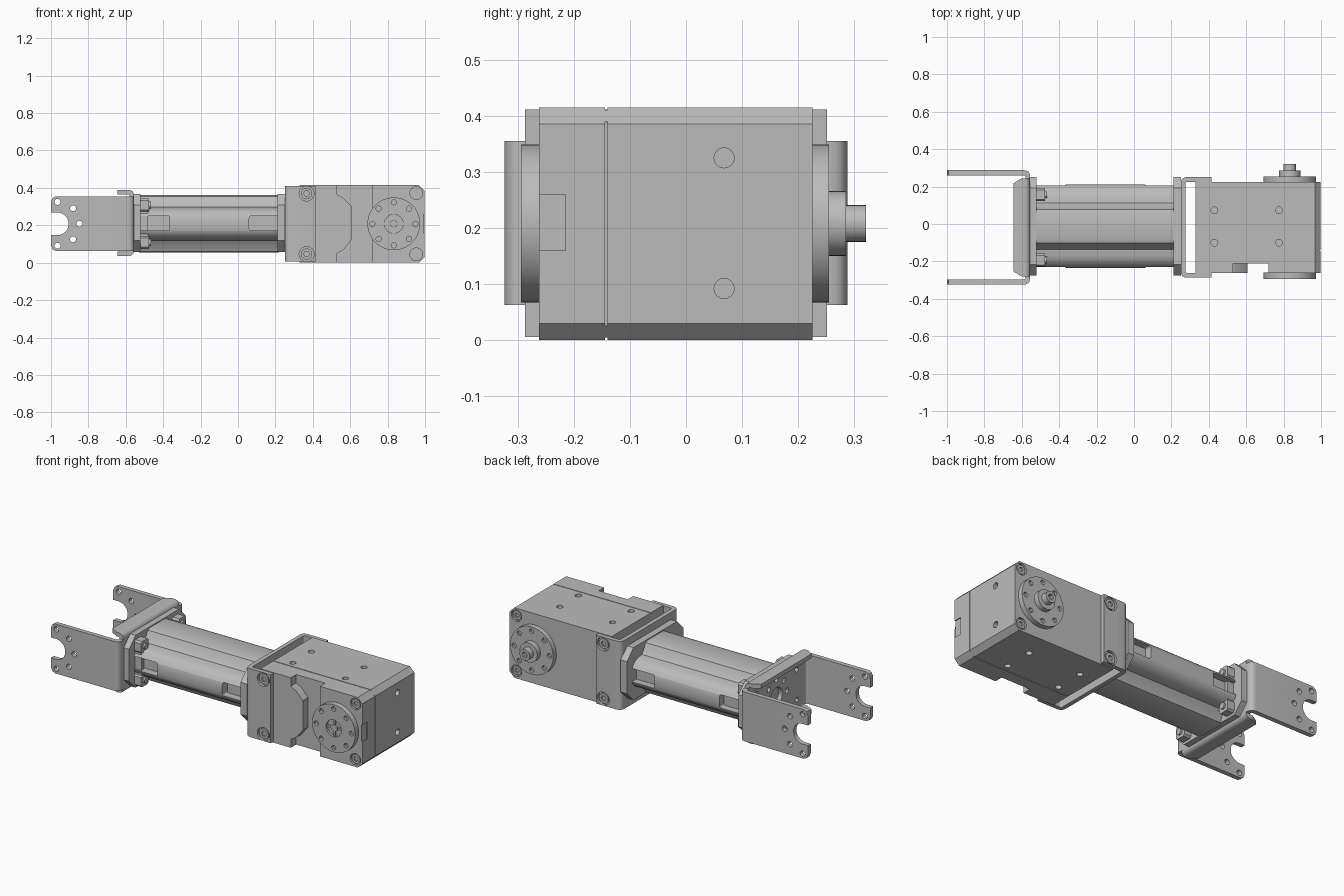
import bpy, bmesh, math
from mathutils import Vector

cube = bpy.data.objects.get("Cube")
if cube:
    bpy.data.objects.remove(cube, do_unlink=True)

metal = bpy.data.materials.new("plain grey")
metal.use_nodes = True
grey = (0.5, 0.5, 0.5, 1)
metal.diffuse_color = grey
metal.node_tree.nodes["Principled BSDF"].inputs["Base Color"].default_value = grey

CY, CZ = -0.018, 0.208      # centre lines of the whole arm
HX = 0.833                  # axis of the output horns
PLACE = {"x": lambda u, v, w: (w, u, v),
         "y": lambda u, v, w: (u, w, v),
         "z": lambda u, v, w: (u, v, w)}


def circle(u, v, r, n=24):
    return [(u + r * math.cos(2 * math.pi * i / n), v + r * math.sin(2 * math.pi * i / n))
            for i in range(n)]


def rect(u0, u1, v0, v1):
    return [(u0, v0), (u1, v0), (u1, v1), (u0, v1)]


def octagon(u, v, hu, hv, c):
    return [(u + a, v + b) for a, b in (
        (-hu + c, -hv), (hu - c, -hv), (hu, -hv + c), (hu, hv - c),
        (hu - c, hv), (-hu + c, hv), (-hu, hv - c), (-hu, -hv + c))]


def rounded(points, steps=5):
    """Round every (u, v, r) corner that has a radius."""
    out = []
    for i, (u, v, r) in enumerate(points):
        p = Vector((u, v))
        if not r:
            out.append((u, v))
            continue
        a = p + (Vector(points[i - 1][:2]) - p).normalized() * r
        b = p + (Vector(points[(i + 1) % len(points)][:2]) - p).normalized() * r
        for k in range(steps + 1):
            t = k / steps
            out.append(tuple(a * (1 - t) ** 2 + p * 2 * t * (1 - t) + b * t * t))
    return out


def prism(name, axis, outlines, a, b):
    """Extrude one or more outlines along an axis from a to b."""
    if not isinstance(outlines[0], list):
        outlines = [outlines]
    bm = bmesh.new()
    for line in outlines:
        lo = [bm.verts.new(PLACE[axis](u, v, a)) for u, v in line]
        hi = [bm.verts.new(PLACE[axis](u, v, b)) for u, v in line]
        bm.faces.new(lo)
        bm.faces.new(hi)
        for i in range(len(line)):
            j = (i + 1) % len(line)
            bm.faces.new((lo[i], lo[j], hi[j], hi[i]))
    bmesh.ops.recalc_face_normals(bm, faces=bm.faces[:])
    mesh = bpy.data.meshes.new(name)
    bm.to_mesh(mesh)
    bm.free()
    mesh.materials.append(metal)
    obj = bpy.data.objects.new(name, mesh)
    bpy.context.collection.objects.link(obj)
    return obj


def cut(obj, axis, outlines, a, b):
    cutter = prism("cutter", axis, outlines, a, b)
    cutter.hide_render = True
    mod = obj.modifiers.new("cut", "BOOLEAN")
    mod.operation = "DIFFERENCE"
    mod.solver = "EXACT"
    mod.object = cutter
    bpy.context.view_layer.objects.active = obj
    bpy.ops.object.modifier_apply(modifier=mod.name)
    bpy.data.objects.remove(cutter, do_unlink=True)


# Servo housing with chamfered end, front notch, seam and screw holes
housing = prism("servo_housing", "y", [
    (0.33, 0), (0.968, 0), (0.998, 0.03), (0.998, 0.385), (0.968, 0.415), (0.33, 0.415)],
    -0.262, 0.225)
cut(housing, "z", rect(0.53, 0.72, -0.4, -0.212), -0.1, 0.6)
top_holes = [circle(x, y, 0.018, 16) for x in (0.43, 0.775) for y in (0.073, -0.1)]
cut(housing, "z", top_holes, 0.395, 0.5)
cut(housing, "z", top_holes, -0.1, 0.02)
cut(housing, "x", [circle(0.068, z, 0.018, 16) for z in (0.325, 0.092)], 0.97, 1.1)
cut(housing, "x", rect(-0.3, -0.215, 0.16, 0.26), 0.993, 1.1)
seam = rect(-0.144, -0.14, -0.1, 0.5)
cut(housing, "x", seam, 0.993, 1.1)
for a, b in ((0.41, 0.5), (-0.1, 0.005)):
    cut(housing, "z", rect(0.2, 1.1, -0.144, -0.14), a, b)
corner_holes = [circle(0.953, z, 0.034) for z in (0.372, 0.045)]
cut(housing, "y", corner_holes, -0.3, -0.25)
cut(housing, "y", corner_holes, 0.213, 0.3)
for side, y in (("front", -0.25), ("back", 0.213)):
    for label, z in (("upper", 0.372), ("lower", 0.045)):
        screw = prism(f"{side}_{label}_corner_screw", "y", circle(0.953, z, 0.027), y - 0.008, y + 0.008)
        cut(screw, "y", circle(0.953, z, 0.014, 6), y - 0.02 if side == "front" else y, 
            y if side == "front" else y + 0.02)

# Tapered tongue at the front of the housing
tongue = prism("housing_tongue", "y", [
    (0.53, 0.05), (0.565, 0.07), (0.608, 0.125), (0.608, 0.3), (0.565, 0.345), (0.53, 0.365)],
    -0.262, -0.2)

# Output horns: rimmed discs with eight holes each
ring = [circle(HX + 0.115 * math.cos(k * math.pi / 4), CZ + 0.115 * math.sin(k * math.pi / 4), 0.014, 12)
        for k in range(8)]
front_horn = prism("front_horn", "y", circle(HX, CZ, 0.141, 48), -0.294, -0.26)
cut(front_horn, "y", ring, -0.4, -0.275)
cut(front_horn, "y", circle(HX, CZ, 0.05), -0.4, -0.28)
prism("front_horn_screw", "y", circle(HX, CZ, 0.02), -0.29, -0.27)
prism("front_horn_spoke_flat", "y", rect(HX - 0.05, HX + 0.05, CZ - 0.006, CZ + 0.006), -0.288, -0.275)
prism("front_horn_spoke_upright", "y", rect(HX - 0.006, HX + 0.006, CZ - 0.05, CZ + 0.05), -0.288, -0.275)
back_horn = prism("back_horn", "y", circle(HX, CZ, 0.141, 48), 0.22, 0.255)
cut(back_horn, "y", ring, 0.24, 0.4)
prism("back_horn_boss", "y", circle(HX, CZ, 0.058, 32), 0.25, 0.285)
shaft = prism("back_shaft", "y", circle(HX, CZ, 0.033), 0.28, 0.321)
cut(shaft, "y", circle(HX, CZ, 0.018, 6), 0.3, 0.4)

# U-shaped bracket hugging the housing, with countersunk screws
yo, yi = 0.269, 0.2435
bracket = prism("housing_bracket", "z", rounded([
    (0.415, CY - yo, 0), (0.415, CY - yi, 0), (0.275, CY - yi, 0.01), (0.275, CY + yi, 0.01),
    (0.415, CY + yi, 0), (0.415, CY + yo, 0), (0.25, CY + yo, 0.035), (0.25, CY - yo, 0.035)]),
    0.006, 0.411)
bracket_holes = [circle(0.367, z, 0.04) for z in (0.37, 0.046)]
cut(bracket, "y", bracket_holes, -0.4, CY - yo + 0.016)
cut(bracket, "y", bracket_holes, CY + yo - 0.016, 0.4)
for side, s in (("front", -1), ("back", 1)):
    for label, z in (("upper", 0.37), ("lower", 0.046)):
        y = CY + s * (yo - 0.014)
        screw = prism(f"{side}_{label}_bracket_screw", "y", circle(0.367, z, 0.03), y - 0.01, y + 0.01)
        cut(screw, "y", circle(0.367, z, 0.016, 6), y, y + s * 0.05)

# Extruded tube: cross-shaped section with rounded side lobes
quarter = [(0.222, 0.02), (0.218, 0.04), (0.205, 0.06), (0.185, 0.076), (0.16, 0.085),
           (0.125, 0.09), (0.105, 0.115), (0.09, 0.147), (0.07, 0.154)]
half = quarter + [(-y, z) for y, z in reversed(quarter)]
section = [(CY + 0.006 + y, CZ + z) for y, z in half + [(-y, -z) for y, z in half]]
tube = prism("tube", "x", section, -0.53, 0.22)
for x0, x1 in ((-0.6, -0.365), (0.06, 0.3)):
    for y0, y1 in ((-0.4, -0.185), (0.165, 0.4)):
        cut(tube, "y", rounded([(x0, 0.172, 0.012), (x1, 0.172, 0.012),
                                (x1, 0.25, 0.012), (x0, 0.25, 0.012)]), y0, y1)

# Chamfered end plates on both ends of the tube
prism("right_end_plate", "x", octagon(CY + 0.006, CZ + 0.005, 0.264, 0.155, 0.06), -0.555, -0.52)
prism("left_end_plate", "x", octagon(CY + 0.006, CZ + 0.005, 0.264, 0.155, 0.06), 0.21, 0.252)

# Ribbed clips beside the tube, against the right end plate
for side, s in (("front", -1), ("back", 1)):
    for label, t in (("upper", 1), ("lower", -1)):
        y, z = CY + s * 0.175, CZ + t * 0.1
        prism(f"{side}_{label}_clip", "x", octagon(y, z, 0.035, 0.035, 0.01), -0.525, -0.475)
        prism(f"{side}_{label}_clip_pin", "x", circle(y, z, 0.018, 16), -0.48, -0.465)
    y = CY + s * 0.19
    prism(f"{side}_clip_bar", "x", rect(y - 0.012, y + 0.012, CZ - 0.1, CZ + 0.1), -0.525, -0.48)

# Fork: web with top and bottom flanges
flange = 0.182
channel = prism("fork_channel", "y", rounded([
    (-0.645, CZ + 0.157, 0), (-0.58, CZ + 0.157, 0.01), (-0.58, CZ - 0.147, 0.01),
    (-0.645, CZ - 0.147, 0), (-0.645, CZ - 0.173, 0), (-0.555, CZ - 0.173, 0.035),
    (-0.555, CZ + flange, 0.035), (-0.645, CZ + flange, 0)]), CY - 0.262, CY + 0.262)
for s in (-1, 1):
    edge, c = CY + s * 0.263, 0.035
    cut(channel, "z", [(-0.66, edge - s * c), (-0.66, edge + s * c), (-0.645 + c, edge + s * c * 0.3),
                       (-0.635 + c, edge), (-0.64, edge - s * c * 0.7)], -0.1, 0.6)
web_holes = [circle(CY, CZ, 0.055)]
web_holes += [circle(CY + 0.1 * math.cos(k * math.pi / 4), CZ + 0.1 * math.sin(k * math.pi / 4), 0.015, 12)
              for k in range(8)]
web_holes += [circle(CY + s * 0.19, CZ + t * 0.09, 0.015, 12) for s in (-1, 1) for t in (-1, 1)]
cut(channel, "x", web_holes, -0.7, -0.54)

# Fork arms: bent U with notched, drilled ends
fo, fi = 0.3055, 0.2785
arms = prism("fork_arms", "z", rounded([
    (-1.0, CY - fo, 0), (-1.0, CY - fi, 0), (-0.58, CY - fi, 0.012), (-0.58, CY - 0.25, 0),
    (-0.555, CY - 0.25, 0), (-0.555, CY - fo, 0.035)]), 0.063, 0.355)
arm_back = prism("fork_arm_back", "z", rounded([
    (-1.0, CY + fo, 0), (-0.555, CY + fo, 0.035), (-0.555, CY + 0.25, 0),
    (-0.58, CY + 0.25, 0), (-0.58, CY + fi, 0.012), (-1.0, CY + fi, 0)]), 0.063, 0.355)
arms.name = "fork_arm_front"
notch = rounded([(-1.1, CZ - 0.06, 0), (-0.985, CZ - 0.06, 0.01), (-0.945, CZ - 0.06, 0.02), 
                 (-0.907, CZ - 0.03, 0.025), (-0.907, CZ + 0.03, 0.025), (-0.945, CZ + 0.06, 0.02),
                 (-0.985, CZ + 0.06, 0.01), (-1.1, CZ + 0.06, 0)])
arm_holes = [circle(x, CZ + d, 0.016, 16) for x, d in
             ((-0.965, 0.117), (-0.965, -0.117), (-0.882, 0.083), (-0.882, -0.083), (-0.848, 0))]
corners = [[(-1.1, z), (-1.0 + 0.03, z + s * 0.002), (-1.0 + 0.009, z - s * 0.009),
            (-1.0, z - s * 0.03), (-1.1, z - s * 0.03)] for z, s in ((0.355, 1), (0.063, -1))]
for arm in (arms, arm_back):
    cut(arm, "y", [notch] + arm_holes, -0.5, 0.5)
    cut(arm, "y", corners, -0.5, 0.5)

# Smooth the curved surfaces and keep edges sharp
bpy.ops.object.select_all(action="DESELECT")
for obj in bpy.context.collection.objects:
    if obj.type == "MESH":
        obj.select_set(True)
        bpy.context.view_layer.objects.active = obj
bpy.ops.object.shade_smooth_by_angle(angle=math.radians(30))
